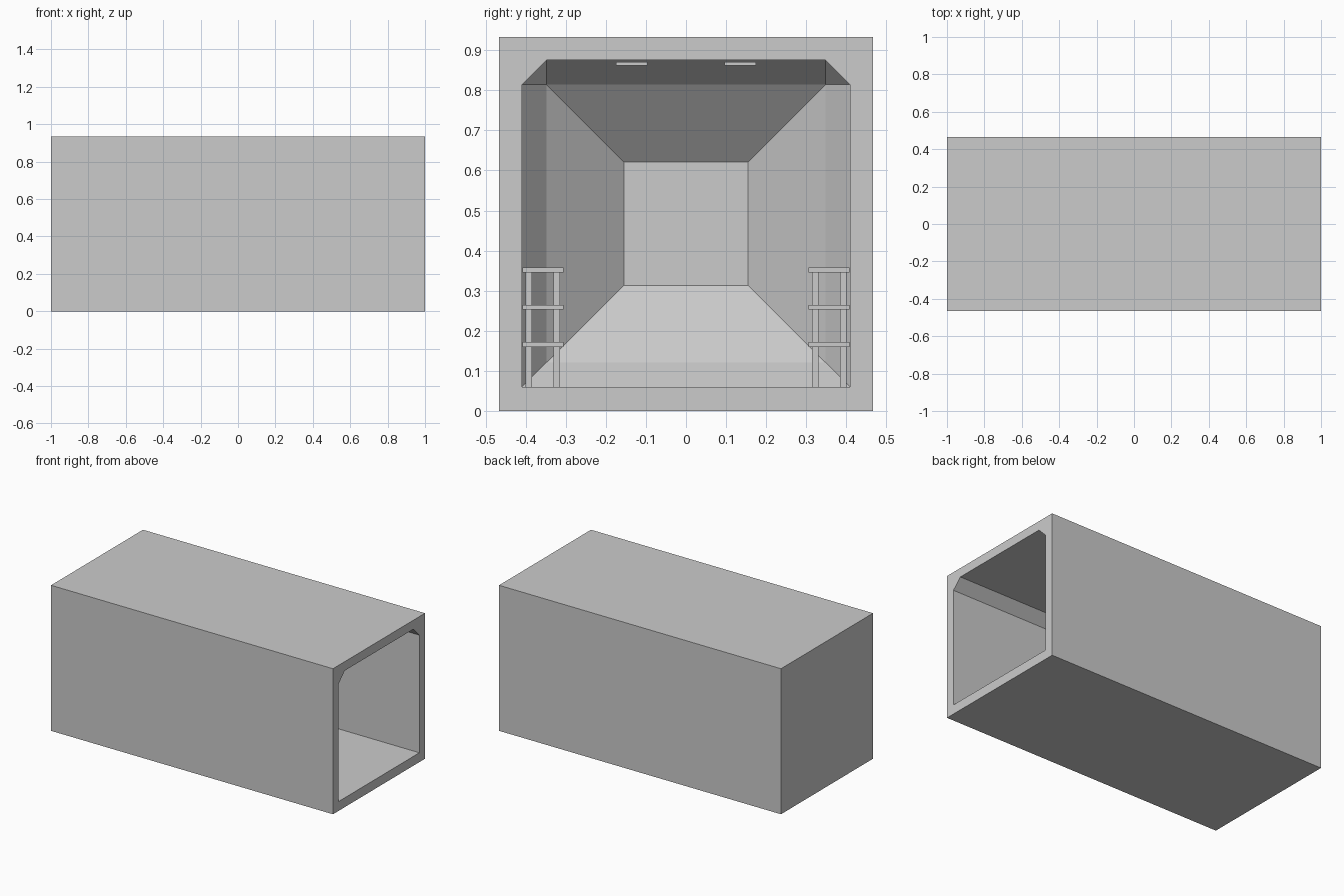
import bpy, bmesh

if "Cube" in bpy.data.objects:
    bpy.data.objects.remove(bpy.data.objects["Cube"])

def ring(bm, x, half, z0, z1, cut):
    """Rectangle across x with chamfered top corners (cut = 0 gives square corners)."""
    pts = [(-half, z0), (half, z0), (half, z1 - cut),
           (half - cut, z1), (cut - half, z1), (-half, z1 - cut)]
    return [bm.verts.new((x, y, z)) for y, z in pts]

def finish(name, bm):
    mesh = bpy.data.meshes.new(name)
    bm.to_mesh(mesh)
    bm.free()
    obj = bpy.data.objects.new(name, mesh)
    bpy.context.collection.objects.link(obj)
    return obj

def box(name, x, y, z):
    """Box from (min, max) pairs."""
    bm = bmesh.new()
    bmesh.ops.create_cube(bm, size=1)
    for v in bm.verts:
        v.co = [lo if c < 0 else hi for c, (lo, hi) in zip(v.co, (x, y, z))]
    return finish(name, bm)

def mirrored(name, x, y, z):
    box(name + "_left", x, y, z)
    box(name + "_right", x, (-y[1], -y[0]), z)

# Hollow shell: outer box, front rim, straight tunnel, two-step tapered end
bm = bmesh.new()
rings = [ring(bm, *r) for r in (
    (-1.0, 0.466, 0.0, 0.933, 0),
    (1.0, 0.466, 0.0, 0.933, 0),
    (1.0, 0.409, 0.06, 0.875, 0.061),
    (-0.71, 0.409, 0.06, 0.875, 0.061),
    (-0.79, 0.348, 0.121, 0.814, 0),
    (-0.95, 0.155, 0.313, 0.621, 0))]
for a, b in zip(rings, rings[1:]):
    for i in range(6):
        j = (i + 1) % 6
        bm.faces.new((a[i], a[j], b[j], b[i]))
bm.faces.new(rings[0][::-1])
bm.faces.new(rings[-1])
bmesh.ops.remove_doubles(bm, verts=bm.verts, dist=0.0001)
bmesh.ops.recalc_face_normals(bm, faces=bm.faces)
finish("tunnel_shell", bm)

# Storage racks along both walls
X0, X1 = -0.45, 0.25
for n, z in enumerate((0.16, 0.253, 0.346)):
    mirrored(f"rack_shelf_{n}", (X0, X1), (0.306, 0.408), (z, z + 0.012))
for n, x in enumerate((X0 + 0.01, X1 - 0.026)):
    for side, y in (("inner", 0.314), ("outer", 0.384)):
        mirrored(f"rack_post_{side}_{n}", (x, x + 0.016), (y, y + 0.016), (0.06, 0.346))

# Ceiling light strips
mirrored("ceiling_light", (X0, X1), (0.096, 0.174), (0.862, 0.870))
